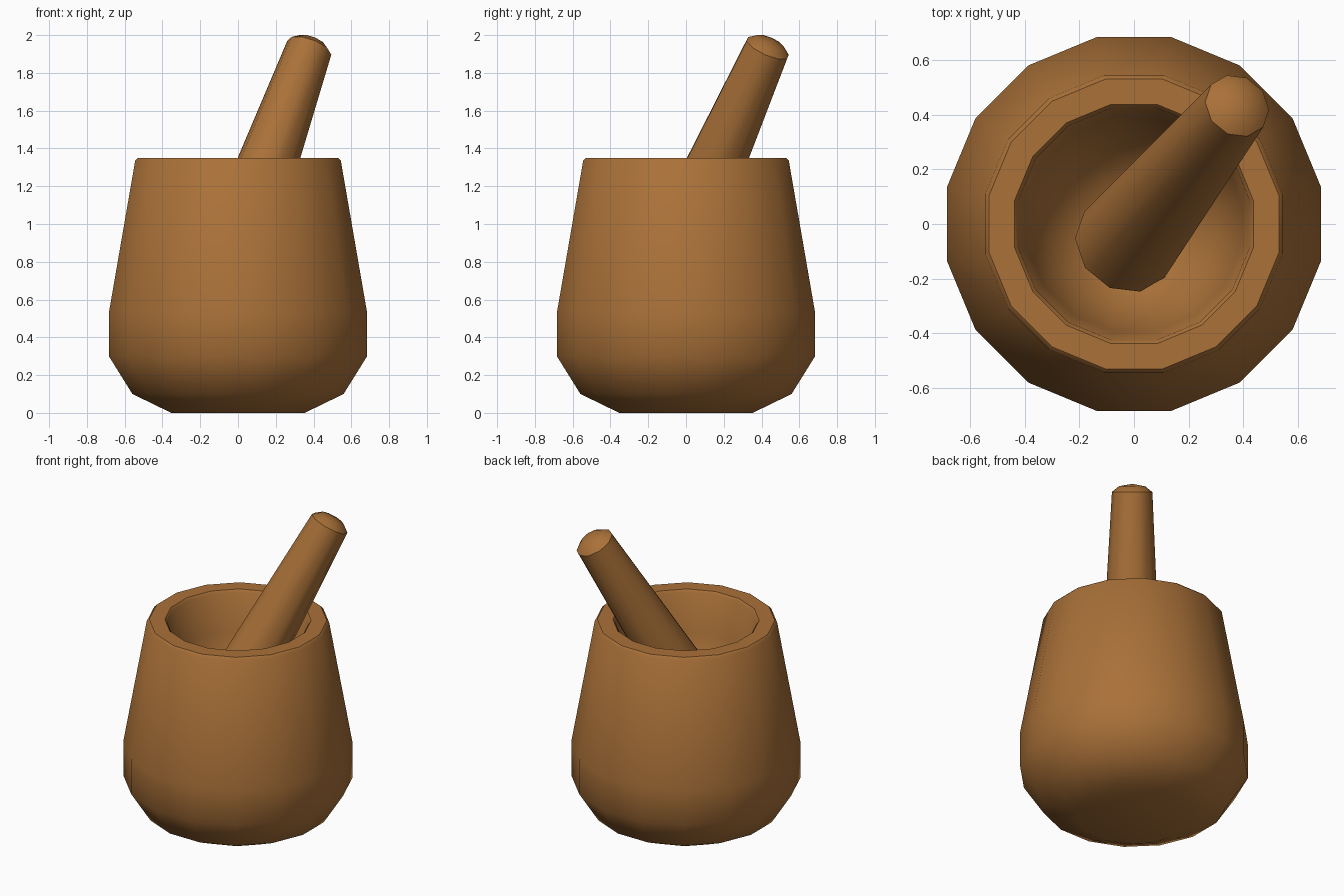
import bpy
import bmesh
import math
from mathutils import Vector

if "Cube" in bpy.data.objects:
    bpy.data.objects.remove(bpy.data.objects["Cube"])

wood = bpy.data.materials.new("wood")
wood.diffuse_color = (0.40, 0.165, 0.04, 1.0)
wood.use_nodes = True
wood.node_tree.nodes["Principled BSDF"].inputs["Base Color"].default_value = wood.diffuse_color


def lathe(name, profile, sides, phase):
    """Spin a (radius, height) profile round z; radius 0 makes a pole."""
    bm = bmesh.new()
    rings = []
    for r, z in profile:
        if r == 0:
            rings.append([bm.verts.new((0, 0, z))] * sides)
        else:
            angles = [phase + math.tau * k / sides for k in range(sides)]
            rings.append([bm.verts.new((r * math.cos(a), r * math.sin(a), z)) for a in angles])
    for low, high in zip(rings, rings[1:]):
        for k in range(sides):
            n = (k + 1) % sides
            corners = [low[k], low[n], high[n], high[k]]
            bm.faces.new(list(dict.fromkeys(corners)))
    bmesh.ops.recalc_face_normals(bm, faces=bm.faces)
    mesh = bpy.data.meshes.new(name)
    bm.to_mesh(mesh)
    bm.free()
    mesh.materials.append(wood)
    obj = bpy.data.objects.new(name, mesh)
    bpy.context.collection.objects.link(obj)
    bpy.ops.object.select_all(action='DESELECT')
    obj.select_set(True)
    bpy.context.view_layer.objects.active = obj
    bpy.ops.object.shade_smooth_by_angle(angle=math.radians(42))
    return obj


# Mortar: rounded foot, tapering wall, thin rim bevel, hollow bowl
lathe("mortar_bowl", [
    (0, 0), (0.36, 0), (0.57, 0.10), (0.697, 0.30), (0.697, 0.53),
    (0.555, 1.335), (0.54, 1.35), (0.445, 1.35), (0.432, 1.335),
    (0.40, 1.08), (0.31, 0.85), (0.17, 0.73), (0, 0.69),
], 16, math.pi / 16)

# Pestle: tapered rod with low domed ends, leaning on the rim
base = Vector((-0.035, -0.075, 0.79))
top = Vector((0.377, 0.432, 1.932))
axis = top - base
length = axis.length
pestle = lathe("pestle", [
    (0, -0.08), (0.12, -0.05), (0.19, 0), (0.123, length),
    (0.08, length + 0.035), (0, length + 0.05),
], 10, math.atan2(axis.y, axis.x) - math.pi / 2)
pestle.location = base
pestle.rotation_mode = 'QUATERNION'
pestle.rotation_quaternion = Vector((0, 0, 1)).rotation_difference(axis)
